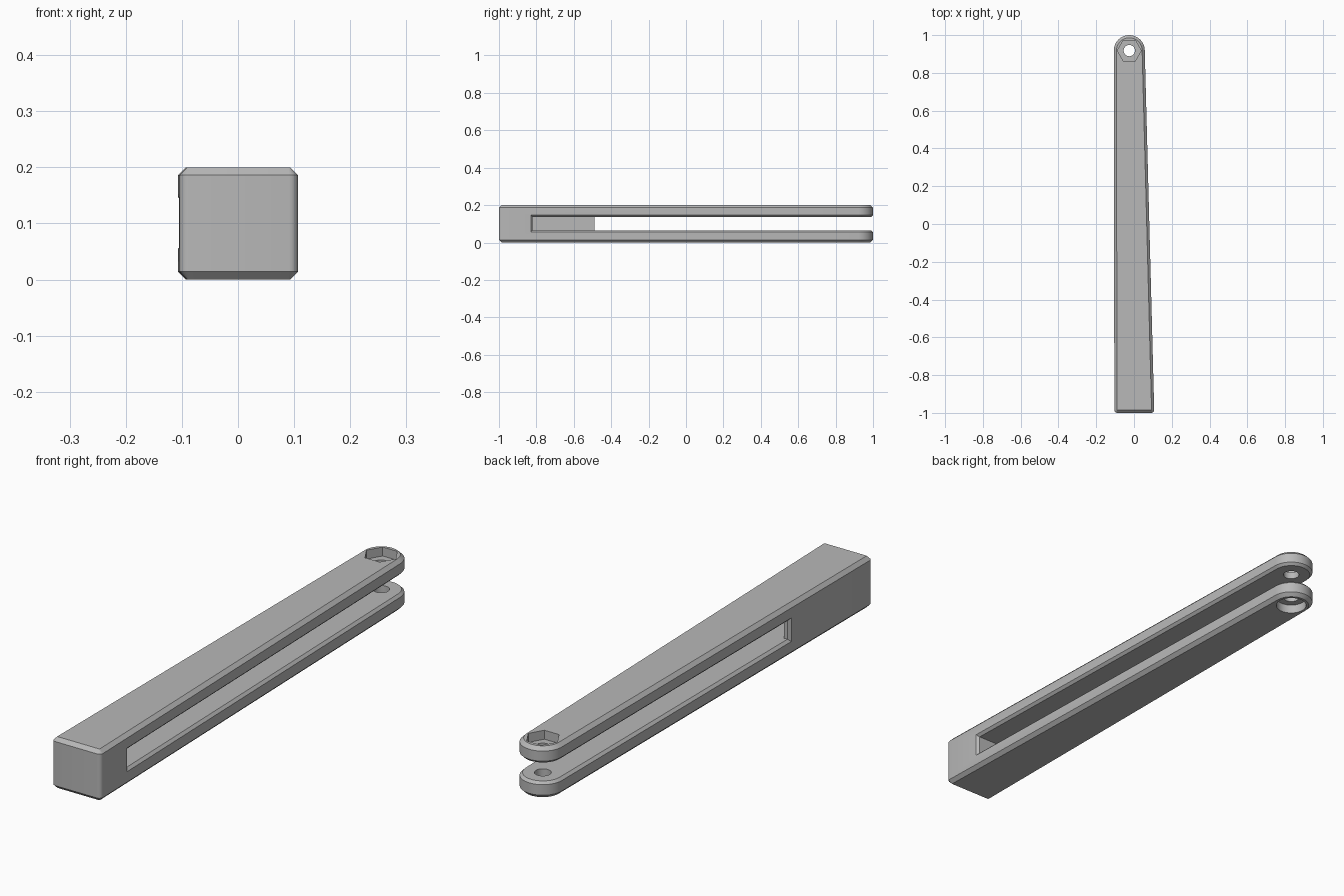
import bpy, bmesh, math
from mathutils import Vector

cube = bpy.data.objects.get("Cube")
if cube:
    bpy.data.objects.remove(cube, do_unlink=True)

HEIGHT = 0.2
GAP_LOW, GAP_HIGH = 0.065, 0.137
PIVOT = Vector((-0.025, 0.918))
TIP_RADIUS = 0.082
WALL_X, WINDOW_Y, POCKET_Y = -0.08, -0.49, -0.82

grey = bpy.data.materials.new("plain_grey")
grey.use_nodes = True
grey.diffuse_color = (0.48, 0.48, 0.48, 1)
grey.node_tree.nodes["Principled BSDF"].inputs["Base Color"].default_value = (0.48, 0.48, 0.48, 1)


def arc(center, radius, start, end, steps):
    """Points along an arc, angles in degrees."""
    angles = [math.radians(start + (end - start) * i / steps) for i in range(steps + 1)]
    return [(center[0] + radius * math.cos(a), center[1] + radius * math.sin(a)) for a in angles]


def prism(name, outline, low, high, chamfer=0):
    """Extrude a flat outline, with optional chamfered top and bottom rims."""
    bm = bmesh.new()
    face = bm.faces.new([bm.verts.new((x, y, low)) for x, y in outline])
    top = bmesh.ops.extrude_face_region(bm, geom=[face])["geom"]
    for v in top:
        if isinstance(v, bmesh.types.BMVert):
            v.co.z = high
    bmesh.ops.recalc_face_normals(bm, faces=bm.faces)
    if chamfer:
        rims = [e for e in bm.edges if abs(e.verts[0].co.z - e.verts[1].co.z) < 1e-5]
        bmesh.ops.bevel(bm, geom=rims, offset=chamfer, segments=1, profile=0.5,
                        affect='EDGES', clamp_overlap=False)
    mesh = bpy.data.meshes.new(name)
    bm.to_mesh(mesh)
    bm.free()
    obj = bpy.data.objects.new(name, mesh)
    bpy.context.collection.objects.link(obj)
    return obj


def cut(obj, cutter):
    """Subtract the cutter and remove it."""
    mod = obj.modifiers.new("cut", 'BOOLEAN')
    mod.operation, mod.solver, mod.object = 'DIFFERENCE', 'EXACT', cutter
    graph = bpy.context.evaluated_depsgraph_get()
    mesh = bpy.data.meshes.new_from_object(obj.evaluated_get(graph))
    obj.modifiers.clear()
    obj.data = mesh
    bpy.data.objects.remove(cutter, do_unlink=True)


# Tapered handle with a rounded tip and softened heel corners
r = 0.016
outline = (arc(PIVOT, TIP_RADIUS, 1.5, 180, 28)
           + arc((-0.104 + r, -1 + r), r, 180, 270, 5)
           + arc((0.107 - r, -1 + r), r, 270, 360, 5))
handle = prism("handle", outline, 0, HEIGHT, chamfer=0.014)

# Long slot: a pocket on one side, open through the other side and the tip
slot = [(0.3, POCKET_Y), (0.3, 1.2), (-0.3, 1.2), (-0.3, WINDOW_Y),
        (WALL_X, WINDOW_Y), (WALL_X, POCKET_Y)]
cut(handle, prism("slot_cutter", slot, GAP_LOW, GAP_HIGH))

# Chamfer the outer lip of the slot
bm = bmesh.new()
bm.from_mesh(handle.data)
bmesh.ops.remove_doubles(bm, verts=bm.verts, dist=1e-5)


def is_inner_corner(edge):
    return all(abs(v.co.x - WALL_X) < 0.005 and abs(v.co.y - WINDOW_Y) < 0.005 for v in edge.verts)


lip = [e for e in bm.edges if e.is_manifold and e.is_convex
       and e.calc_face_angle() > 1.2 and not is_inner_corner(e)]
bmesh.ops.bevel(bm, geom=lip, offset=0.01, segments=1, profile=0.5,
                affect='EDGES', clamp_overlap=False)
bm.to_mesh(handle.data)
bm.free()

# Pivot hole, hexagonal nut recess above, round screw-head recess below
cut(handle, prism("hole_cutter", arc(PIVOT, 0.03, 0, 345, 23), -0.1, 0.3))
cut(handle, prism("nut_cutter", arc(PIVOT, 0.063, 0, 300, 5), HEIGHT - 0.035, 0.3))
cut(handle, prism("head_cutter", arc(PIVOT, 0.058, 0, 348.75, 31), -0.1, 0.035))

# Material and shading
handle.data.materials.clear()
handle.data.materials.append(grey)
for p in handle.data.polygons:
    p.material_index = 0
bpy.ops.object.select_all(action='DESELECT')
handle.select_set(True)
bpy.context.view_layer.objects.active = handle
bpy.ops.object.shade_smooth_by_angle(angle=math.radians(30))
